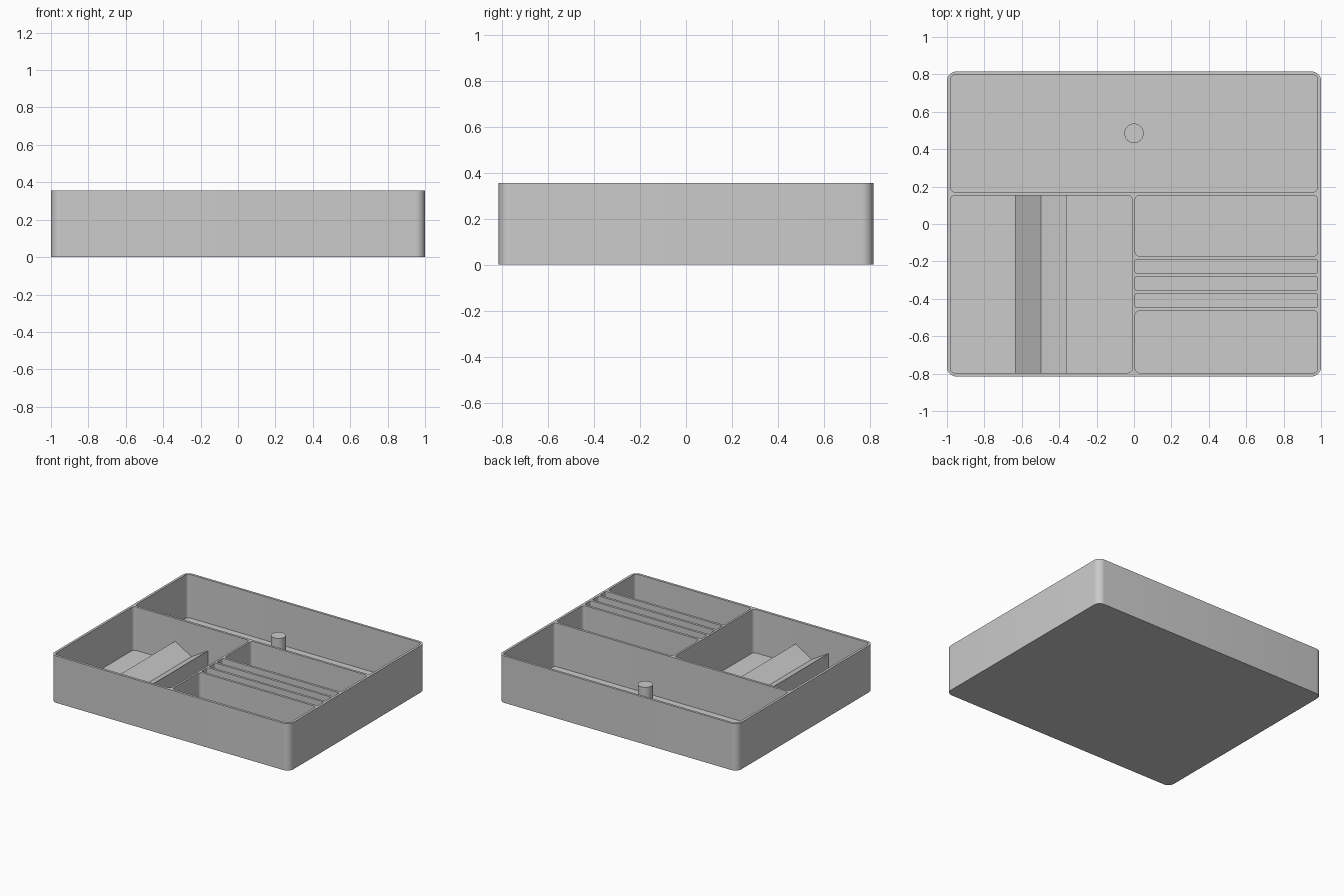
import bpy
import bmesh
from math import cos, sin, pi, radians

cube = bpy.data.objects.get("Cube")
if cube:
    bpy.data.objects.remove(cube, do_unlink=True)

HEIGHT, FLOOR = 0.355, 0.025

grey = bpy.data.materials.new("plain_grey")
grey.use_nodes = True
colour = (0.6, 0.6, 0.6, 1)
grey.diffuse_color = colour
grey.node_tree.nodes["Principled BSDF"].inputs["Base Color"].default_value = colour


def rounded_outline(x0, x1, y0, y1, r, steps=8):
    """Counter-clockwise outline of a rectangle with rounded corners."""
    centres = [(x1 - r, y1 - r), (x0 + r, y1 - r), (x0 + r, y0 + r), (x1 - r, y0 + r)]
    points = []
    for i, (cx, cy) in enumerate(centres):
        for s in range(steps + 1):
            a = (i + s / steps) * pi / 2
            points.append((cx + r * cos(a), cy + r * sin(a)))
    return points


def add_prism(bm, base, offset):
    """Close a 3D outline and extrude it along offset."""
    face = bm.faces.new([bm.verts.new(p) for p in base])
    out = bmesh.ops.extrude_face_region(bm, geom=[face], use_keep_orig=True)
    verts = [v for v in out["geom"] if isinstance(v, bmesh.types.BMVert)]
    bmesh.ops.translate(bm, vec=offset, verts=verts)


def finish(bm, name):
    bmesh.ops.recalc_face_normals(bm, faces=bm.faces)
    mesh = bpy.data.meshes.new(name)
    bm.to_mesh(mesh)
    bm.free()
    mesh.materials.append(grey)
    obj = bpy.data.objects.new(name, mesh)
    bpy.context.collection.objects.link(obj)
    return obj


def activate(obj):
    bpy.ops.object.select_all(action="DESELECT")
    obj.select_set(True)
    bpy.context.view_layer.objects.active = obj


# Tray body
bm = bmesh.new()
outline = rounded_outline(-1, 1, -0.815, 0.815, 0.05)
add_prism(bm, [(x, y, 0) for x, y in outline], (0, 0, HEIGHT))
tray = finish(bm, "tray")

# Compartments: back, front right, then the row of slots on the left
left_rows = [(-0.172, 0.153), (-0.263, -0.19), (-0.355, -0.281),
             (-0.446, -0.373), (-0.796, -0.464)]
pockets = [(-0.982, 0.982, 0.171, 0.797), (-0.982, -0.009, -0.796, 0.153)]
pockets += [(0.006, 0.982, y0, y1) for y0, y1 in left_rows]

bm = bmesh.new()
for x0, x1, y0, y1 in pockets:
    radius = 0.025 if y1 - y0 > 0.2 else 0.01
    outline = rounded_outline(x0, x1, y0, y1, radius)
    add_prism(bm, [(x, y, FLOOR) for x, y in outline], (0, 0, HEIGHT))
cutter = finish(bm, "compartment_cutter")
cutter.hide_render = True

cut = tray.modifiers.new("compartments", "BOOLEAN")
cut.operation = "DIFFERENCE"
cut.solver = "EXACT"
cut.object = cutter
activate(tray)
bpy.ops.object.modifier_apply(modifier=cut.name)
bpy.data.objects.remove(cutter, do_unlink=True)
bpy.ops.object.shade_smooth_by_angle(angle=radians(30))

# Cradle block with a V groove, spanning its compartment
bm = bmesh.new()
section = [(-0.635, FLOOR - 0.01), (-0.36, FLOOR - 0.01), (-0.36, 0.182),
           (-0.497, 0.102), (-0.635, 0.182)]
add_prism(bm, [(x, -0.798, z) for x, z in section], (0, 0.953, 0))
finish(bm, "groove_cradle")

# Round post in the back compartment
bm = bmesh.new()
ring = [(0.052 * cos(i * pi / 24), 0.485 + 0.052 * sin(i * pi / 24), FLOOR - 0.01)
        for i in range(48)]
add_prism(bm, ring, (0, 0, 0.27 - FLOOR + 0.01))
post = finish(bm, "post")
activate(post)
bpy.ops.object.shade_smooth_by_angle(angle=radians(30))
